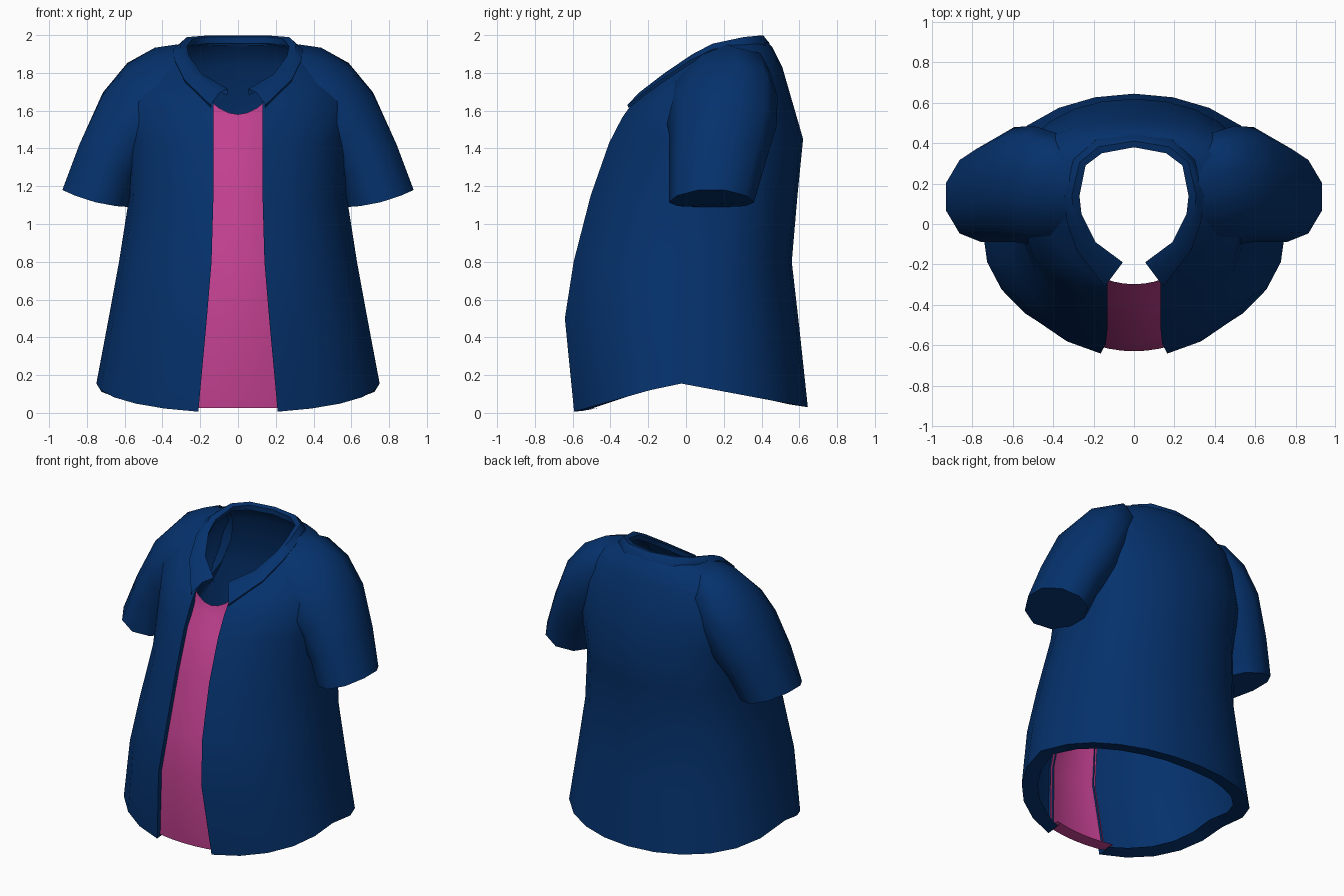
import bpy, bmesh, math
from mathutils import Vector

if "Cube" in bpy.data.objects:
    bpy.data.objects.remove(bpy.data.objects["Cube"])


def material(name, rgb):
    m = bpy.data.materials.new(name)
    m.diffuse_color = (*rgb, 1)
    m.use_nodes = True
    m.node_tree.nodes["Principled BSDF"].inputs["Base Color"].default_value = m.diffuse_color
    return m


blue = material("navy blue", (0.0015, 0.031, 0.15))
pink = material("pink", (0.54, 0.052, 0.28))


def loft(name, rings, mat, centre, closed=False, cap=False, angle=50):
    """Skin equal-length rings, face them away from centre, mirror across x."""
    bm = bmesh.new()
    vs = [[bm.verts.new(p) for p in ring] for ring in rings]
    n = len(rings[0])
    for a, b in zip(vs, vs[1:]):
        for i in range(n if closed else n - 1):
            j = (i + 1) % n
            bm.faces.new((a[i], a[j], b[j], b[i]))
    if cap:
        bm.faces.new(vs[0][::-1])
    bmesh.ops.recalc_face_normals(bm, faces=bm.faces)
    bm.normal_update()
    c = Vector(centre)
    if sum(f.normal.dot(f.calc_center_median() - c) * f.calc_area() for f in bm.faces) < 0:
        bmesh.ops.reverse_faces(bm, faces=bm.faces)
    me = bpy.data.meshes.new(name)
    bm.to_mesh(me)
    bm.free()
    ob = bpy.data.objects.new(name, me)
    bpy.context.collection.objects.link(ob)
    me.materials.append(mat)
    bpy.ops.object.select_all(action='DESELECT')
    ob.select_set(True)
    bpy.context.view_layer.objects.active = ob
    bpy.ops.object.shade_smooth_by_angle(angle=math.radians(angle))
    mir = ob.modifiers.new("mirror", 'MIRROR')
    mir.use_clip = True
    mir.merge_threshold = 0.002
    return ob


# Body levels: z front, z side, z back, half width, y front, y back, y middle, half opening
levels = [
    (0.00, 0.16, 0.03, 0.75, -0.615, 0.645, -0.05, 0.21),
    (0.50, 0.50, 0.45, 0.685, -0.66, 0.60, -0.03, 0.165),
    (0.80, 0.80, 0.80, 0.63, -0.61, 0.56, 0.00, 0.14),
    (1.15, 1.15, 1.15, 0.575, -0.52, 0.59, 0.07, 0.13),
    (1.43, 1.45, 1.45, 0.59, -0.42, 0.62, 0.13, 0.13),
    (1.56, 1.72, 1.83, 0.60, -0.35, 0.51, 0.17, 0.13),
    (1.62, 1.88, 1.94, 0.46, -0.31, 0.455, 0.17, 0.13),
    (1.66, 1.94, 1.975, 0.31, -0.27, 0.41, 0.14, 0.13),
]


def body_ring(lv, steps=11):
    zf, zs, zb, w, yf, yb, yc, g = lv
    t0 = math.asin(g / w)
    ring = []
    for i in range(steps + 1):
        t = t0 + (math.pi - t0) * i / steps
        c = math.cos(t)
        if c > 0:
            y, z = yc + (yf - yc) * c, zs + (zf - zs) * c
        else:
            c = (-c) ** 0.75  # fuller back
            y, z = yc + (yb - yc) * c, zs + (zb - zs) * c
        ring.append((w * math.sin(t) if i < steps else 0.0, y, z))
    # folded front edge
    return [(g, ring[0][1] + 0.05, ring[0][2] + 0.005)] + ring


rings = [body_ring(lv) for lv in levels]
# hem turned inwards
hem = [(max(x * 0.86, min(x, 0.21)), y * 0.85, z + 0.015) for x, y, z in rings[0]]
loft("shirt_body", [hem] + rings, blue, (0, 0.1, 0.9))

# Sleeves: outer x/z, inner x/z, y middle, y radius, forward slope
sleeve = [
    (0.93, 1.18, 0.58, 1.09, 0.135, 0.225, 0.0),
    (0.84, 1.42, 0.53, 1.22, 0.165, 0.255, 0.0),
    (0.715, 1.69, 0.47, 1.30, 0.195, 0.285, 0.08),
    (0.585, 1.835, 0.40, 1.40, 0.19, 0.295, 0.2),
    (0.44, 1.905, 0.33, 1.50, 0.17, 0.28, 0.33),
    (0.32, 1.925, 0.27, 1.60, 0.15, 0.22, 0.38),
]
tubes = []
for ox, oz, ix, iz, yc, r, s in sleeve:
    ring = []
    for i in range(10):
        a = 2 * math.pi * (i + 0.5) / 10
        k = 0.5 + 0.5 * math.cos(a) / math.cos(math.pi / 10)
        dy = r * math.sin(a)
        z = iz + (oz - iz) * k + s * dy
        if oz < 1.3:
            z -= 0.02 * (1 - (2 * k - 1) ** 2)  # slightly bowed cuff
        ring.append((ix + (ox - ix) * k, yc + dy, z))
    tubes.append(ring)
loft("sleeves", tubes, blue, (0.6, 0.2, 1.5), closed=True, cap=True)

# Collar: fold line and outer edge, back to front, with a stand inside the neck
fold = [(0, 0.38, 1.99), (0.16, 0.35, 1.99), (0.24, 0.29, 1.98), (0.27, 0.14, 1.94),
        (0.26, 0.05, 1.89), (0.19, -0.09, 1.795), (0.055, -0.19, 1.715)]
outer = [(0, 0.44, 1.96), (0.19, 0.415, 1.96), (0.30, 0.32, 1.955), (0.345, 0.14, 1.925),
         (0.335, 0.02, 1.865), (0.285, -0.13, 1.765), (0.145, -0.31, 1.63)]
crest = [((a[0] + b[0]) / 2, (a[1] + b[1]) / 2, (a[2] + b[2]) / 2 + 0.022)
         for a, b in zip(fold, outer)]
lip = [(x * 0.98, y + 0.005, z - 0.015) for x, y, z in outer]
stand = [(x * 1.04, y, z - 0.035) for x, y, z in fold]
loft("collar", [stand, fold, crest, outer, lip], blue, (0, 0.1, 1.5))

# Undershirt strip behind the opening
strip = []
for k, lv in enumerate(levels[:7]):
    zf, zs, zb, w, yf, yb, yc, g = lv
    last = k == 6
    ring = []
    for i in range(4):
        u = i / 3
        y = yf + (0.012 if last else 0.03) + 0.028 * u * u
        z = zf + 0.025 * (k == 0) + (-0.04 + 0.075 * u * u if last else 0)
        z -= 0.03 * (k == 5)
        ring.append(((g + 0.02) * u, y, z))
    strip.append(ring)
under = [(x, y + 0.08, z + 0.01) for x, y, z in strip[0]]
loft("undershirt", [under] + strip, pink, (0, 0.3, 0.9))
